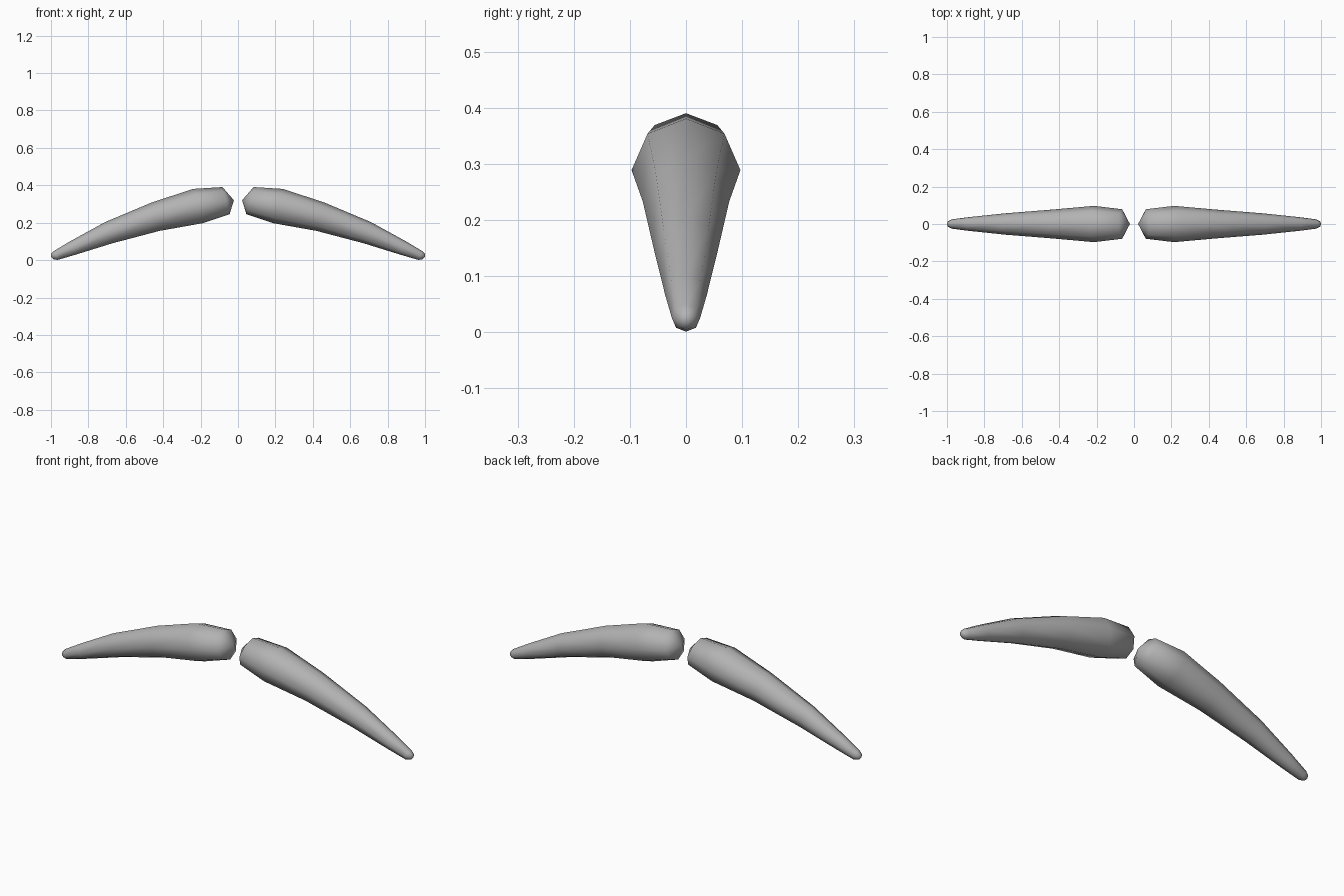
import bpy, bmesh, math

if "Cube" in bpy.data.objects:
    bpy.data.objects.remove(bpy.data.objects["Cube"])

grey = bpy.data.materials.new("mid_grey")
grey.diffuse_color = (0.45, 0.45, 0.45, 1)
grey.use_nodes = True
grey.node_tree.nodes["Principled BSDF"].inputs["Base Color"].default_value = grey.diffuse_color

SIDES = 8
# ring: centre x, centre z, half width (y), half height, tilt
RINGS = [
    (0.064, 0.318, 0.079, 0.075, 0.26),
    (0.214, 0.289, 0.097, 0.095, 0.26),
    (0.438, 0.233, 0.077, 0.079, 0.25),
    (0.690, 0.147, 0.057, 0.060, 0.34),
    (0.880, 0.066, 0.037, 0.039, 0.38),
    (0.974, 0.025, 0.025, 0.026, 0.40),
    (0.993, 0.019, 0.015, 0.016, 0.40),
]
INNER, OUTER = (0.022, 0.0, 0.32), (1.0, 0.0, 0.017)


def tapered_half(name, side):
    """Curved tapering tube with pointed inner end and blunt outer tip."""
    bm = bmesh.new()
    loops = []
    for cx, cz, ry, rz, tilt in RINGS:
        loop = []
        for i in range(SIDES):
            a = 2 * math.pi * i / SIDES
            u = rz * math.sin(a)
            loop.append(bm.verts.new((side * (cx + u * math.sin(tilt)),
                                      ry * math.cos(a),
                                      cz + u * math.cos(tilt))))
        loops.append(loop)
    # side walls
    for a, b in zip(loops, loops[1:]):
        for i in range(SIDES):
            j = (i + 1) % SIDES
            bm.faces.new((a[i], a[j], b[j], b[i]))
    # end caps as fans
    for point, loop in ((INNER, loops[0]), (OUTER, loops[-1])):
        apex = bm.verts.new((side * point[0], point[1], point[2]))
        for i in range(SIDES):
            bm.faces.new((loop[i], loop[(i + 1) % SIDES], apex))
    bmesh.ops.recalc_face_normals(bm, faces=bm.faces)
    for f in bm.faces:
        f.smooth = True
    mesh = bpy.data.meshes.new(name)
    bm.to_mesh(mesh)
    bm.free()
    mesh.materials.append(grey)
    obj = bpy.data.objects.new(name, mesh)
    bpy.context.collection.objects.link(obj)
    return obj


tapered_half("moustache_right", 1)
tapered_half("moustache_left", -1)
